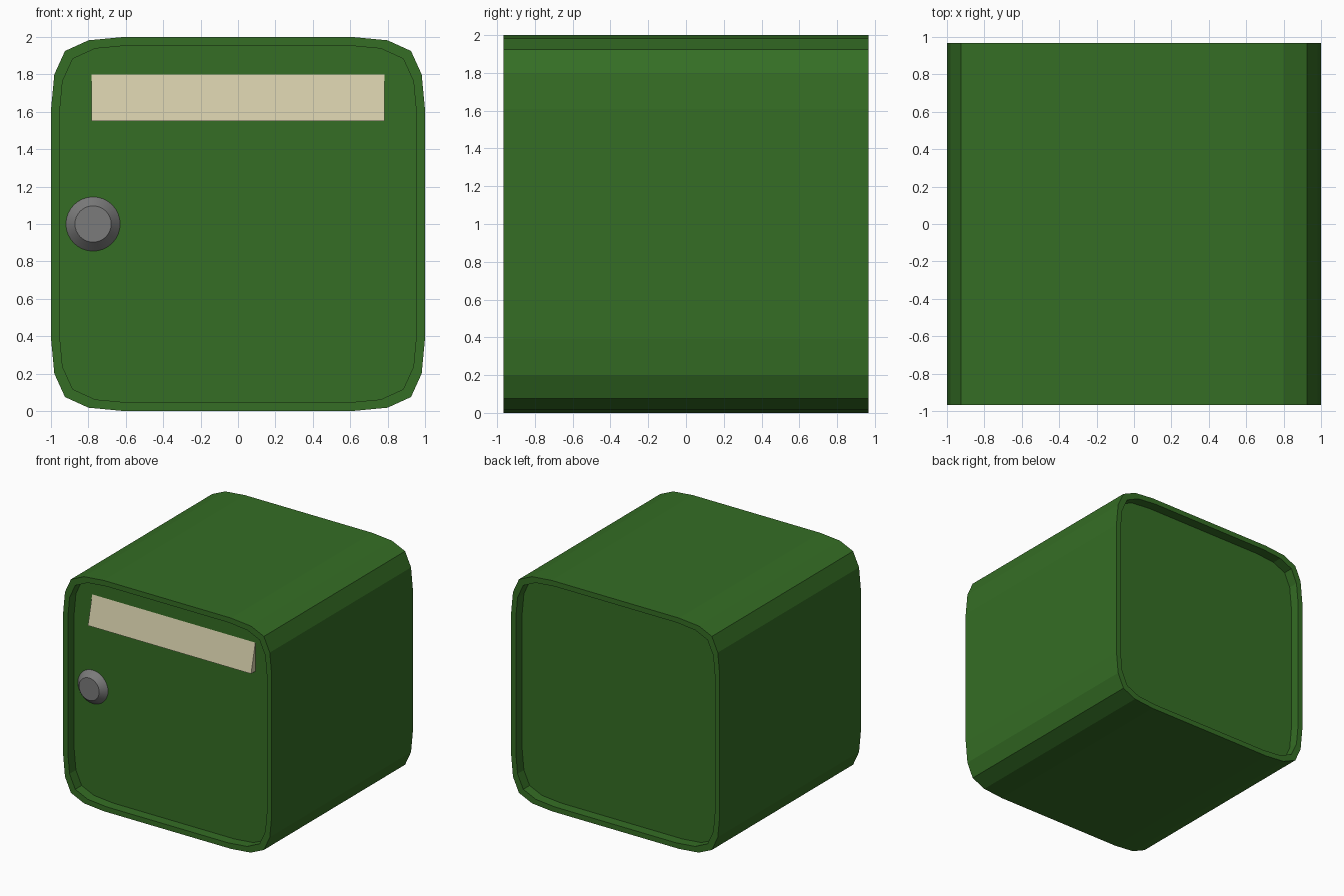
import bpy, bmesh, math

if "Cube" in bpy.data.objects:
    bpy.data.objects.remove(bpy.data.objects["Cube"])

def material(name, rgb):
    m = bpy.data.materials.new(name)
    m.diffuse_color = (*rgb, 1)
    m.use_nodes = True
    m.node_tree.nodes["Principled BSDF"].inputs["Base Color"].default_value = m.diffuse_color
    return m

def skin(name, rings, mat):
    """Join equal-length rings of points into a capped solid."""
    bm = bmesh.new()
    loops = [[bm.verts.new(p) for p in ring] for ring in rings]
    n = len(loops[0])
    for a, b in zip(loops, loops[1:]):
        for i in range(n):
            j = (i + 1) % n
            bm.faces.new((a[i], a[j], b[j], b[i]))
    bm.faces.new(loops[0])
    bm.faces.new(loops[-1])
    bmesh.ops.recalc_face_normals(bm, faces=bm.faces)
    mesh = bpy.data.meshes.new(name)
    bm.to_mesh(mesh)
    bm.free()
    ob = bpy.data.objects.new(name, mesh)
    bpy.context.collection.objects.link(ob)
    mesh.materials.append(mat)
    return ob

green = material("green_paint", (0.035, 0.155, 0.018))
cream = material("cream_label", (0.66, 0.61, 0.40))
grey = material("dark_metal", (0.196, 0.196, 0.196))

HALF_DEPTH, PANEL_Y, RIM = 0.967, 0.88, 0.955

# Rounded-square outline: one corner, turned four times
corner = [(1, 0.61), (0.982, 0.80), (0.925, 0.925), (0.80, 0.982), (0.61, 1)]
outline = []
for k in range(4):
    c, s = round(math.cos(k * math.pi / 2)), round(math.sin(k * math.pi / 2))
    outline += [(c * x - s * z, s * x + c * z) for x, z in corner]

# Box body with a recessed panel at both ends
stations = [(RIM, -PANEL_Y), (RIM, -HALF_DEPTH), (1, -HALF_DEPTH),
            (1, HALF_DEPTH), (RIM, HALF_DEPTH), (RIM, PANEL_Y)]
skin("box_body", [[(x * s, y, 1 + z * s) for x, z in outline] for s, y in stations], green)

# Wedge-shaped slot flap, thicker at the bottom
wedge = [(-PANEL_Y, 1.80), (-PANEL_Y - 0.058, 1.552), (-PANEL_Y, 1.552)]
skin("slot_flap", [[(x, y, z) for y, z in wedge] for x in (-0.782, 0.782)], cream)

# Tapered round knob
def circle(r, y, n=32):
    return [(-0.775 + r * math.cos(2 * math.pi * i / n), y,
             1 + r * math.sin(2 * math.pi * i / n)) for i in range(n)]

knob = skin("door_knob", [circle(0.145, -PANEL_Y), circle(0.097, -PANEL_Y - 0.052)], grey)
bpy.context.view_layer.objects.active = knob
knob.select_set(True)
bpy.ops.object.shade_smooth_by_angle(angle=math.radians(30))
